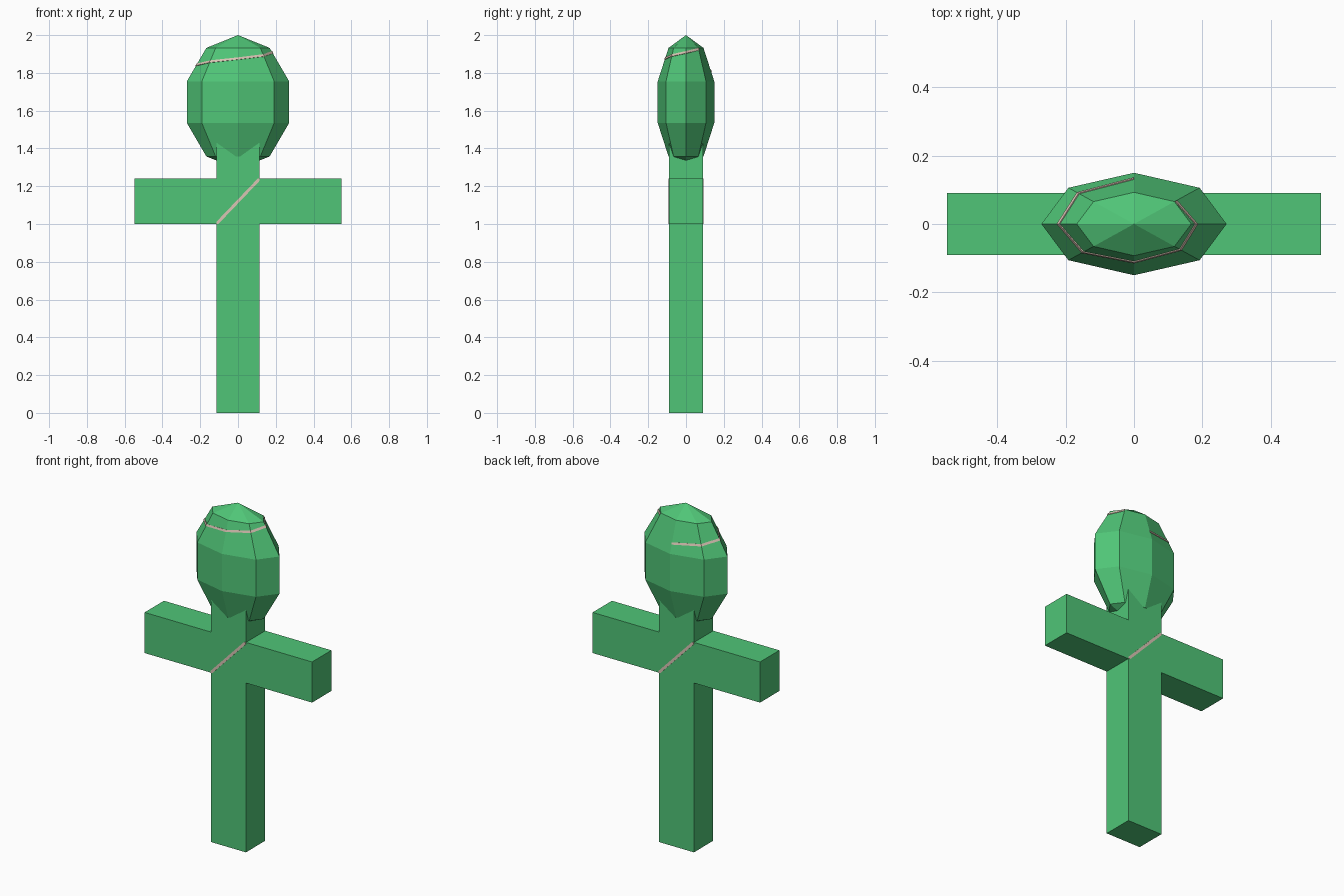
import bpy
import bmesh
from math import cos, sin, pi
from mathutils import Vector

if "Cube" in bpy.data.objects:
    bpy.data.objects.remove(bpy.data.objects["Cube"], do_unlink=True)


def make_material(name, color):
    mat = bpy.data.materials.new(name)
    mat.use_nodes = True
    mat.diffuse_color = color
    mat.node_tree.nodes["Principled BSDF"].inputs["Base Color"].default_value = color
    return mat


green = make_material("emerald green", (0.08, 0.56, 0.185, 1))
beige = make_material("pale beige", (0.70, 0.56, 0.46, 1))


def add_object(name, bm, mat):
    bmesh.ops.recalc_face_normals(bm, faces=bm.faces)
    mesh = bpy.data.meshes.new(name)
    bm.to_mesh(mesh)
    bm.free()
    mesh.materials.append(mat)
    obj = bpy.data.objects.new(name, mesh)
    bpy.context.collection.objects.link(obj)
    return obj


# Post and arms: mirrored outline, extruded in depth
POST, ARM, DEPTH = 0.115, 0.547, 0.09
ARM_LOW, ARM_HIGH, POST_TOP = 1.0, 1.24, 1.48
half = [(POST, 0), (POST, ARM_LOW), (ARM, ARM_LOW),
        (ARM, ARM_HIGH), (POST, ARM_HIGH), (POST, POST_TOP)]
outline = half + [(-x, z) for x, z in reversed(half)]
bm = bmesh.new()
face = bm.faces.new([bm.verts.new((x, -DEPTH, z)) for x, z in outline])
moved = bmesh.ops.extrude_face_region(bm, geom=[face])["geom"]
bmesh.ops.translate(bm, vec=(0, 2 * DEPTH, 0),
                    verts=[v for v in moved if isinstance(v, bmesh.types.BMVert)])
add_object("cross_body", bm, green)

# Head: faceted, flattened ball
RADII, CENTER = Vector((0.285, 0.1575, 0.355)), 1.645
bm = bmesh.new()
bmesh.ops.create_uvsphere(bm, u_segments=8, v_segments=5, radius=1)
bmesh.ops.scale(bm, vec=RADII, verts=bm.verts)
bmesh.ops.translate(bm, vec=(0, 0, CENTER), verts=bm.verts)
add_object("head", bm, green)


def ribbon(name, lower, upper):
    """Thin strip between two rows of points."""
    bm = bmesh.new()
    low = [bm.verts.new(p) for p in lower]
    high = [bm.verts.new(p) for p in upper]
    for i in range(len(low) - 1):
        bm.faces.new((low[i], low[i + 1], high[i + 1], high[i]))
    obj = add_object(name, bm, beige)
    solid = obj.modifiers.new("thickness", "SOLIDIFY")
    solid.thickness = 0.004
    solid.offset = 0


# Diagonal stripes where post and arms meet, front and back
W = 0.011
for name, s in (("front_stripe", -1), ("back_stripe", 1)):
    y = s * (DEPTH + 0.001)
    a, b = s * POST, -s * POST
    ribbon(name,
           [(a, y, ARM_LOW), (a - s * W, y, ARM_LOW), (b, y, ARM_HIGH - W)],
           [(a, y, ARM_LOW + W), (b + s * W, y, ARM_HIGH), (b, y, ARM_HIGH)])


# Head band: rising spiral that follows the facets of the upper ring
def on_head(angle, z):
    z_low, z_high = [CENTER + RADII.z * cos(k * pi / 5) for k in (2, 1)]
    t = (z - z_low) / (z_high - z_low)
    r = sin(2 * pi / 5) * (1 - t) + sin(pi / 5) * t
    grow = 1.008
    return (RADII.x * r * cos(angle) * grow, RADII.y * r * sin(angle) * grow, z)


steps = range(8)
band = [(pi / 2 + i * pi / 4, 1.81 + 0.0165 * i) for i in steps]
ribbon("head_band",
       [on_head(a, z - 0.006) for a, z in band],
       [on_head(a, z + 0.006) for a, z in band])
